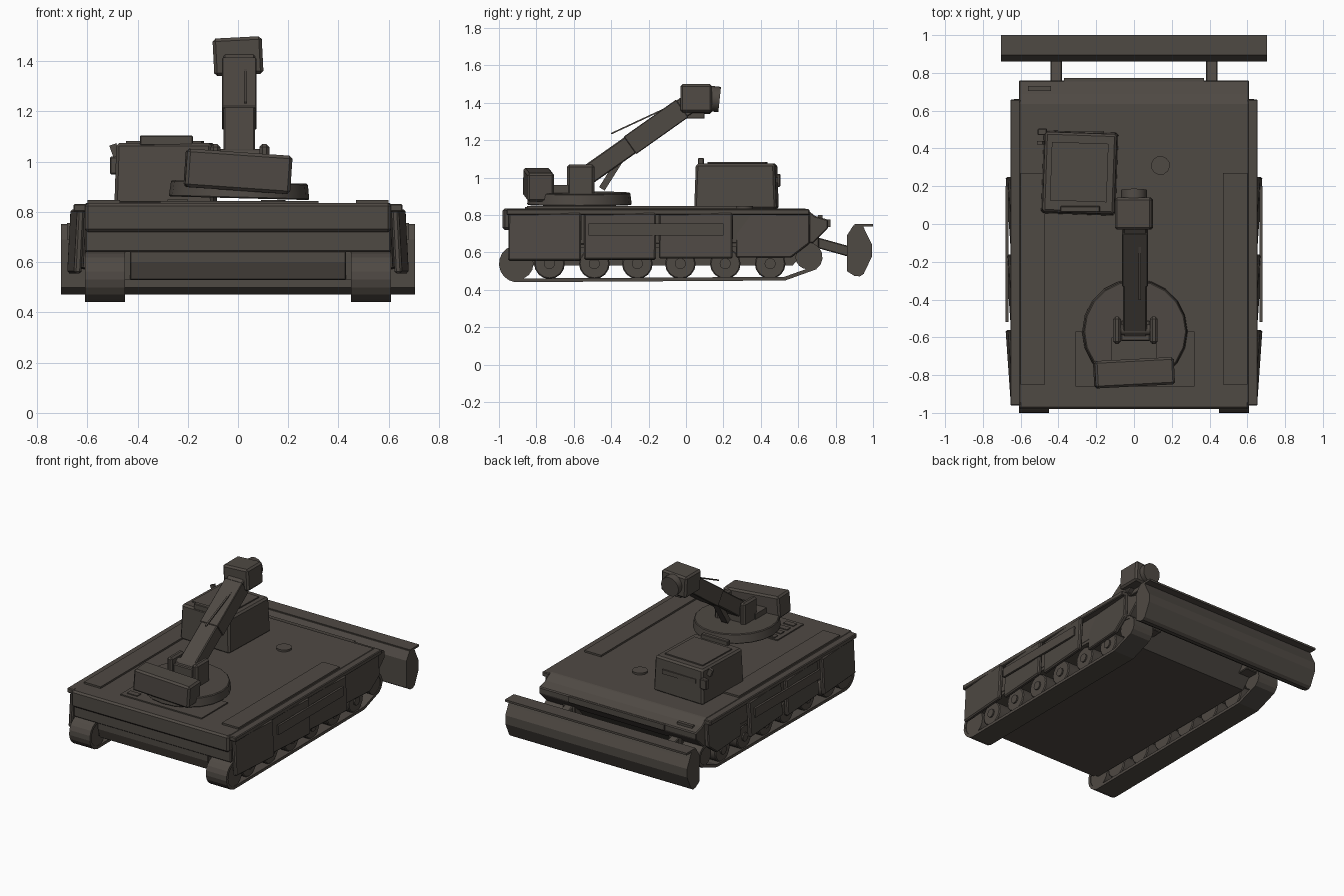
import bpy, bmesh, math
from mathutils import Vector, Matrix

cube = bpy.data.objects.get("Cube")
if cube:
    bpy.data.objects.remove(cube, do_unlink=True)

paint = bpy.data.materials.new("dark brown paint")
paint.use_nodes = True
COLOUR = (0.078, 0.067, 0.057, 1)
paint.diffuse_color = COLOUR
paint.node_tree.nodes["Principled BSDF"].inputs["Base Color"].default_value = COLOUR


def finish(name, bm, bevel=0, smooth=False):
    bmesh.ops.recalc_face_normals(bm, faces=bm.faces)
    mesh = bpy.data.meshes.new(name)
    bm.to_mesh(mesh)
    bm.free()
    mesh.materials.append(paint)
    ob = bpy.data.objects.new(name, mesh)
    bpy.context.collection.objects.link(ob)
    if bevel:
        mod = ob.modifiers.new("Bevel", "BEVEL")
        mod.width, mod.segments = bevel, 1
    if smooth:
        bpy.ops.object.select_all(action="DESELECT")
        ob.select_set(True)
        bpy.context.view_layer.objects.active = ob
        bpy.ops.object.shade_smooth_by_angle(angle=math.radians(35))
    return ob


def turn(ob, pitch=0, roll=0, yaw=0):
    ob.rotation_euler = [math.radians(a) for a in (pitch, roll, yaw)]
    return ob


def box(name, x, y, z, bevel=0.0, taper=1.0):
    """Box from (low, high) ranges, its origin at its centre."""
    mid = Vector([(a + b) / 2 for a, b in (x, y, z)])
    bm = bmesh.new()
    bmesh.ops.create_cube(bm, size=1)
    for v in bm.verts:
        k = taper if v.co.z > 0 else 1
        v.co = Vector((v.co.x * (x[1] - x[0]) * k, v.co.y * (y[1] - y[0]) * k, v.co.z * (z[1] - z[0])))
    ob = finish(name, bm, bevel)
    ob.location = mid
    return ob


def prism(name, profile, x0, x1, bevel=0):
    """Side profile of (y, z) points drawn out across x."""
    bm = bmesh.new()
    face = bm.faces.new([bm.verts.new((x0, y, z)) for y, z in profile])
    ext = bmesh.ops.extrude_face_region(bm, geom=[face])["geom"]
    bmesh.ops.translate(bm, verts=[g for g in ext if isinstance(g, bmesh.types.BMVert)], vec=(x1 - x0, 0, 0))
    return finish(name, bm, bevel)


def cylinder(name, centre, radius, depth, axis="Z", sides=20, bevel=0, radius2=None):
    bm = bmesh.new()
    bmesh.ops.create_cone(bm, cap_ends=True, segments=sides, radius1=radius,
                          radius2=radius2 or radius, depth=depth)
    if axis != "Z":
        bmesh.ops.rotate(bm, verts=bm.verts, matrix=Matrix.Rotation(math.pi / 2, 3, "Y" if axis == "X" else "X"))
    ob = finish(name, bm, bevel, smooth=True)
    ob.location = centre
    return ob


def beam(name, a, b, x, width, thick, bevel=0):
    """Bar between two (y, z) points in the side plane."""
    length = math.dist(a, b)
    y, z = (a[0] + b[0]) / 2, (a[1] + b[1]) / 2
    ob = box(name, (x - width / 2, x + width / 2), (y - length / 2, y + length / 2),
             (z - thick / 2, z + thick / 2), bevel)
    ob.rotation_euler.x = math.atan2(b[1] - a[1], b[0] - a[0])
    return ob


# Hull: wide upper body, narrow belly tub, end bar
prism("upper_hull", [(-0.95, 0.64), (-0.95, 0.835), (0.64, 0.835), (0.69, 0.795), (0.76, 0.775),
                     (0.76, 0.73), (0.68, 0.65)], -0.61, 0.61, 0.006)
prism("belly", [(-0.90, 0.53), (-0.90, 0.66), (0.68, 0.66), (0.57, 0.53)], -0.45, 0.45)
box("end_bar", (-0.61, 0.61), (-0.98, -0.89), (0.72, 0.835), 0.012)
prism("end_panel", [(-0.92, 0.53), (-0.945, 0.60), (-0.945, 0.71), (-0.88, 0.71), (-0.88, 0.53)],
      -0.43, 0.43, 0.004)
box("nose_trim", (-0.37, 0.37), (0.755, 0.772), (0.735, 0.775))

# Deck plates, grille and fittings
for s, side in ((1, "left"), (-1, "right")):
    box(side + "_deck_plate", sorted((s * 0.47, s * 0.60)), (-0.85, 0.27), (0.83, 0.847))
box("engine_grille", (-0.31, 0.32), (-0.86, -0.57), (0.83, 0.843))
for i in range(4):
    box("grille_slat", (-0.28, -0.20), (-0.83 + 0.07 * i, -0.79 + 0.07 * i), (0.84, 0.849))
box("deck_handle", (-0.56, -0.44), (0.705, 0.73), (0.78, 0.80))
turn(cylinder("deck_hatch", (0.14, 0.31, 0.835), 0.05, 0.025, sides=12), yaw=20)

# Running gear on both sides
REAR, NOSE = (-0.90, 0.54), (0.65, 0.575)


def arc(centre, radius, start, end, steps):
    return [(centre[0] + radius * math.cos(math.radians(start + (end - start) * i / steps)),
             centre[1] + radius * math.sin(math.radians(start + (end - start) * i / steps)))
            for i in range(steps + 1)]


def track(name, x0, x1):
    path = arc(REAR, 0.10, 90, 262, 9) + [(0.53, 0.45)] + arc(NOSE, 0.08, -55, 90, 6)
    bm = bmesh.new()
    rows = [[bm.verts.new((x, y, z)) for y, z in path] for x in (x0, x1)]
    for i in range(len(path)):
        j = (i + 1) % len(path)
        bm.faces.new((rows[0][i], rows[0][j], rows[1][j], rows[1][i]))
    mod = finish(name, bm).modifiers.new("Thickness", "SOLIDIFY")
    mod.thickness, mod.offset = 0.02, -1


for s, side in ((1, "left"), (-1, "right")):
    track(side + "_track", s * 0.45, s * 0.61)
    cylinder(side + "_sprocket", (s * 0.53, *REAR), 0.085, 0.15, "X", 16)
    cylinder(side + "_idler", (s * 0.53, *NOSE), 0.065, 0.15, "X", 16)
    for y in (-0.73, -0.49, -0.26, -0.03, 0.21, 0.45):
        cylinder(side + "_road_wheel", (s * 0.53, y, 0.54), 0.082, 0.14, "X", 16, 0.006)
        cylinder(side + "_wheel_hub", (s * 0.60, y, 0.54), 0.03, 0.02, "X", 10)

    # Hinged side skirts, each splayed a little
    for i, (y0, y1) in enumerate(((-0.95, -0.56), (-0.545, -0.16), (-0.145, 0.25), (0.265, 0.66))):
        low = 0.555 + 0.006 * i
        if i < 3:
            panel = box(side + "_skirt", sorted((s * 0.63, s * 0.66)), (y0, y1), (low, 0.81), 0.008)
        else:
            panel = prism(side + "_nose_skirt", [(y0, low), (0.56, low), (y1, 0.65), (y1, 0.81), (y0, 0.81)],
                          s * 0.63, s * 0.66, 0.006)
            shift = Vector((s * 0.645, (y0 + y1) / 2, 0))
            panel.data.transform(Matrix.Translation(-shift))
            panel.location = shift
        turn(panel, roll=s * -3, yaw=s * -4)
    box(side + "_skirt_rail", sorted((s * 0.60, s * 0.655)), (-0.96, 0.66), (0.80, 0.832), 0.005)
    box(side + "_skirt_plate", sorted((s * 0.665, s * 0.68)), (-0.52, 0.20), (0.69, 0.755))

    # Blade arms and brackets
    beam(side + "_blade_arm", (0.62, 0.675), (0.89, 0.60), s * 0.412, 0.06, 0.055, 0.005)
    box(side + "_arm_bracket", (s * 0.412 - 0.05, s * 0.412 + 0.05), (0.62, 0.71), (0.60, 0.70), 0.005)

# Dozer blade
prism("dozer_blade", [(0.86, 0.50), (0.86, 0.69), (0.895, 0.745), (0.945, 0.745), (0.965, 0.70), (0.995, 0.64),
                      (0.995, 0.58), (0.95, 0.485), (0.93, 0.472), (0.90, 0.475)], -0.705, 0.705)
box("blade_lip", (-0.705, 0.705), (0.90, 1.0), (0.738, 0.752))

# Cab with roof panel, lamp and slits
turn(box("cab", (-0.485, -0.09), (0.05, 0.49), (0.83, 1.075), 0.012, 0.96), yaw=-2)
turn(box("cab_roof_panel", (-0.44, -0.14), (0.12, 0.43), (1.07, 1.083)), yaw=-2)
box("roof_sight", (-0.39, -0.18), (0.063, 0.095), (1.065, 1.105), 0.004)
box("cab_lamp", (-0.51, -0.46), (0.47, 0.505), (0.95, 1.02), 0.005)
turn(box("cab_mirror", (-0.505, -0.475), (0.42, 0.44), (1.02, 1.07)), roll=-20)
box("cab_slit", (-0.42, -0.16), (0.482, 0.492), (0.97, 1.0))

# Crane turntable, brackets and counterweight
turn(cylinder("turntable", (0.005, -0.57, 0.887), 0.28, 0.065, sides=20, bevel=0.005, radius2=0.272), roll=1.5)
for x in (-0.09, 0.105):
    box("boom_bracket", (x - 0.02, x + 0.02), (-0.635, -0.49), (0.90, 1.07), 0.012)
box("boom_pedestal", (-0.07, 0.085), (-0.62, -0.51), (0.90, 1.03), 0.006)
cylinder("boom_pivot", (0.0075, -0.56, 1.02), 0.03, 0.23, "X", 12)
turn(box("counterweight", (-0.21, 0.21), (-0.86, -0.715), (0.885, 1.038), 0.012), roll=4, yaw=3)
box("counterweight_mount", (-0.12, 0.12), (-0.75, -0.60), (0.90, 0.96))

# Boom, ram, cable and head
beam("boom", (-0.58, 0.975), (0.03, 1.405), 0.005, 0.125, 0.105, 0.006)
beam("boom_sleeve", (-0.30, 1.172), (-0.02, 1.37), 0.005, 0.136, 0.115, 0.004)
beam("boom_ram", (-0.45, 0.94), (-0.33, 1.13), 0.005, 0.05, 0.035)
beam("boom_cable", (-0.40, 1.235), (-0.12, 1.365), 0.03, 0.012, 0.008)
turn(box("boom_head", (-0.098, 0.098), (-0.03, 0.14), (1.345, 1.495), 0.012), roll=-3)
turn(cylinder("head_drum", (0, 0.155, 1.42), 0.068, 0.05, "Y", 16), pitch=-6)
box("head_hook", (-0.03, 0.03), (0.0, 0.10), (1.315, 1.35), 0.004)
